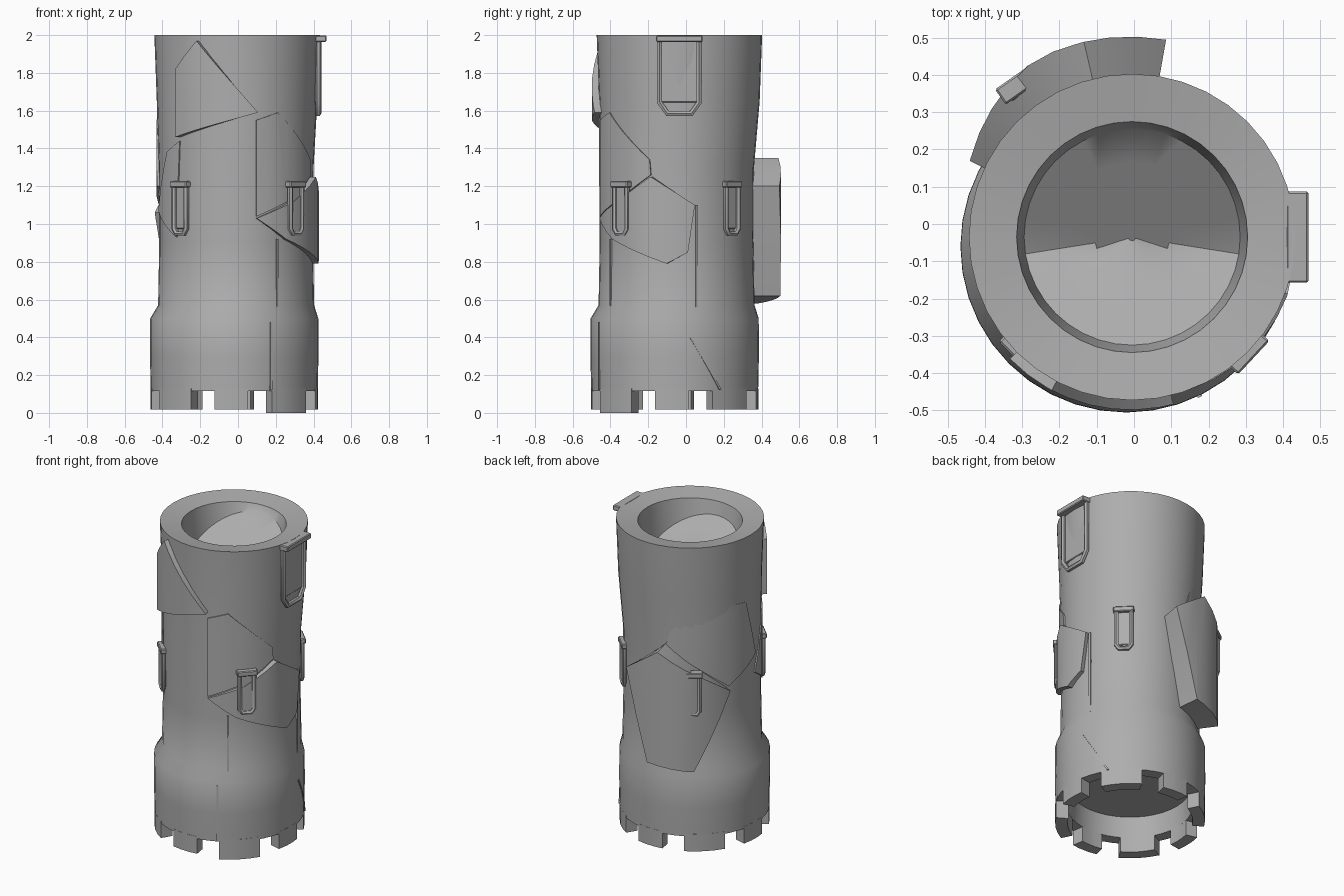
import bpy, bmesh
from math import sin, cos, pi, radians

if "Cube" in bpy.data.objects:
    bpy.data.objects.remove(bpy.data.objects["Cube"], do_unlink=True)

stone = bpy.data.materials.new("grey stone")
stone.use_nodes = True
GREY = (0.42, 0.42, 0.42, 1)
stone.diffuse_color = GREY
stone.node_tree.nodes["Principled BSDF"].inputs["Base Color"].default_value = GREY

BASE, MID, TOP = (-0.02, -0.06), (-0.01, -0.05), (-0.005, -0.035)


def finish(bm, name, angle=35):
    """Turn a bmesh into a smooth shaded object with sharp edges kept."""
    bmesh.ops.recalc_face_normals(bm, faces=bm.faces)
    mesh = bpy.data.meshes.new(name)
    bm.to_mesh(mesh)
    bm.free()
    mesh.materials.append(stone)
    obj = bpy.data.objects.new(name, mesh)
    bpy.context.collection.objects.link(obj)
    bpy.ops.object.select_all(action='DESELECT')
    obj.select_set(True)
    bpy.context.view_layer.objects.active = obj
    bpy.ops.object.shade_smooth_by_angle(angle=radians(angle))
    return obj


def patch(name, outline, centre, inner, outer, step=8):
    """Curved slab: an outline of (degrees, height) wrapped round the tower.
    inner is a radius, outer a function giving the radius at an angle."""
    bm = bmesh.new()
    bm.faces.new([bm.verts.new((a, z, 0)) for a, z in outline])
    lo, hi = min(a for a, z in outline), max(a for a, z in outline)
    a = lo + step
    while a < hi - 0.5:
        bmesh.ops.bisect_plane(bm, geom=bm.verts[:] + bm.edges[:] + bm.faces[:],
                               plane_co=(a, 0, 0), plane_no=(1, 0, 0))
        a += step
    made = bmesh.ops.extrude_face_region(bm, geom=bm.faces[:])["geom"]
    for v in made:
        if isinstance(v, bmesh.types.BMVert):
            v.co.z = 1
    for v in bm.verts:
        r = outer(v.co.x) if v.co.z > 0.5 else inner
        t = radians(v.co.x)
        v.co = (centre[0] + r * cos(t), centre[1] + r * sin(t), v.co.y)
    return finish(bm, name)


def const(r):
    return lambda a: r


# Hollow tower shell: outside wall, rim, sunken top and hollow underside
SIDES = 40
rings = [
    (0.02, 0.25, BASE), (0.36, 0.25, BASE), (0.37, 0.115, BASE),
    (0.442, 0.115, BASE), (0.446, 0.3, BASE), (0.445, 0.5, BASE),
    (0.413, 0.57, MID), (0.407, 0.9, MID), (0.41, 1.3, MID),
    (0.425, 1.65, TOP), (0.438, 2.0, TOP), (0.31, 1.98, TOP),
    (0.29, None, TOP), (0.2, None, TOP), (0.1, None, TOP), (0.01, None, TOP),
]
bm = bmesh.new()
loops = []
for r, z, c in rings:
    loop = []
    for i in range(SIDES):
        t = 2 * pi * i / SIDES
        x, y = c[0] + r * cos(t), c[1] + r * sin(t)
        height = z if z is not None else 1.74 + 0.62 * abs(y + 0.07)
        loop.append(bm.verts.new((x, y, height)))
    loops.append(loop)
for a, b in zip(loops, loops[1:]):
    for i in range(SIDES):
        j = (i + 1) % SIDES
        bm.faces.new((a[i], a[j], b[j], b[i]))
bm.faces.new(loops[0])
bm.faces.new(loops[-1])
finish(bm, "tower_shell")

# Square teeth round the foot, wider on the diagonals
for k in range(8):
    mid, half = 45 * k - 2, 16 if k % 2 else 11.5
    low = 0.0 if k == 7 else 0.018
    patch("foot_tooth", [(mid - half, low), (mid + half, low),
                         (mid + half, 0.13), (mid - half, 0.13)],
          BASE, 0.37, const(0.443))

# Raised armour plates
patch("back_left_plate",
      [(80, 1.2), (96, 0.62), (126, 0.58), (153, 1.06), (103, 1.35)],
      MID, 0.40,
      lambda a: 0.553 - 0.002 * max(0, a - 118))
patch("back_left_upper_plate",
      [(103, 1.34), (156, 1.06), (188, 1.2), (174, 1.57), (114, 1.62)],
      MID, 0.40, const(0.422))
patch("front_right_plate",
      [(-75, 1.03), (-52, 0.92), (-7, 0.79), (8, 0.85), (13, 1.10),
       (-18, 1.25), (-45, 1.12)],
      MID, 0.39, lambda a: 0.445 - 0.0004 * abs(a + 20))
patch("front_upper_plate",
      [(-136, 1.46), (-75, 1.59), (-118, 1.97), (-136, 1.82)],
      MID, 0.40, const(0.449))
patch("front_right_upper_plate",
      [(-75, 1.04), (-46, 1.13), (-19, 1.26), (-20, 1.34), (-58, 1.59),
       (-75, 1.55)],
      MID, 0.40, const(0.42))
patch("left_plate", [(-172, 1.07), (-140, 0.93), (-136, 1.44), (-152, 1.38)],
      MID, 0.40, const(0.416))

# Thin ridges where the wall panels meet
for bottom, top, low, high in ((-58, -58, 0.56, 0.92), (15, 15, 0.56, 1.1),
                               (-64, -64, 0.12, 0.48), (33, 11, 0.12, 0.4)):
    on_foot = high < 0.5
    patch("wall_ridge", [(bottom - 0.8, low), (bottom + 0.8, low),
                         (top + 0.8, high), (top - 0.8, high)],
          BASE if on_foot else MID, 0.40, const(0.45 if on_foot else 0.416))


def box(name, size, loc, turn, centre, bevel):
    """Bevelled box placed in a frame whose +x points out of the wall."""
    bm = bmesh.new()
    bmesh.ops.create_cube(bm, size=1)
    bmesh.ops.scale(bm, vec=size, verts=bm.verts)
    bmesh.ops.bevel(bm, geom=bm.edges[:], offset=bevel, segments=1,
                    affect='EDGES')
    bmesh.ops.translate(bm, vec=loc, verts=bm.verts)
    obj = finish(bm, name)
    obj.location = (centre[0], centre[1], 0)
    obj.rotation_euler.z = turn


def clip(name, ang, r, half, low, high, centre, thick, bar, reach):
    """Buckle: a U shaped frame hanging from a bar, with a backing plate."""
    turn, cut = radians(ang), half * 0.4
    path = [(-half, high), (-half, low + cut * 1.4), (-half + cut, low),
            (half - cut, low), (half, low + cut * 1.4), (half, high)]
    curve = bpy.data.curves.new(name + "_frame", 'CURVE')
    curve.dimensions = '3D'
    curve.bevel_depth = thick
    curve.bevel_resolution = 1
    curve.use_fill_caps = True
    line = curve.splines.new('POLY')
    line.points.add(len(path) - 1)
    for p, (y, z) in zip(line.points, path):
        p.co = (r, y, z, 1)
    curve.materials.append(stone)
    obj = bpy.data.objects.new(name + "_frame", curve)
    bpy.context.collection.objects.link(obj)
    obj.location = (centre[0], centre[1], 0)
    obj.rotation_euler.z = turn
    bpy.ops.object.select_all(action='DESELECT')
    obj.select_set(True)
    bpy.context.view_layer.objects.active = obj
    bpy.ops.object.convert(target='MESH')
    bpy.ops.object.shade_smooth_by_angle(angle=radians(50))
    box(name + "_bar", (bar, 2 * half + 0.035, thick * 2.2),
        (r + reach - bar / 2, 0, high), turn, centre, 0.005)
    box(name + "_back", (0.03, 2 * half, high - low - cut * 1.4),
        (r - 0.017, 0, (high + low + cut * 1.4) / 2), turn, centre, 0.004)


# Four small buckles round the middle and one large one at the top
for side, ang, r in (("front_right", -43, 0.433), ("front_left", -135, 0.418),
                     ("back_right", 45, 0.415), ("back_left", 125, 0.525)):
    clip(side + "_buckle", ang, r, 0.044, 0.95, 1.21, MID, 0.015, 0.05, 0.02)
clip("top_buckle", 0, 0.43, 0.105, 1.585, 1.981, TOP, 0.016, 0.06, 0.043)
